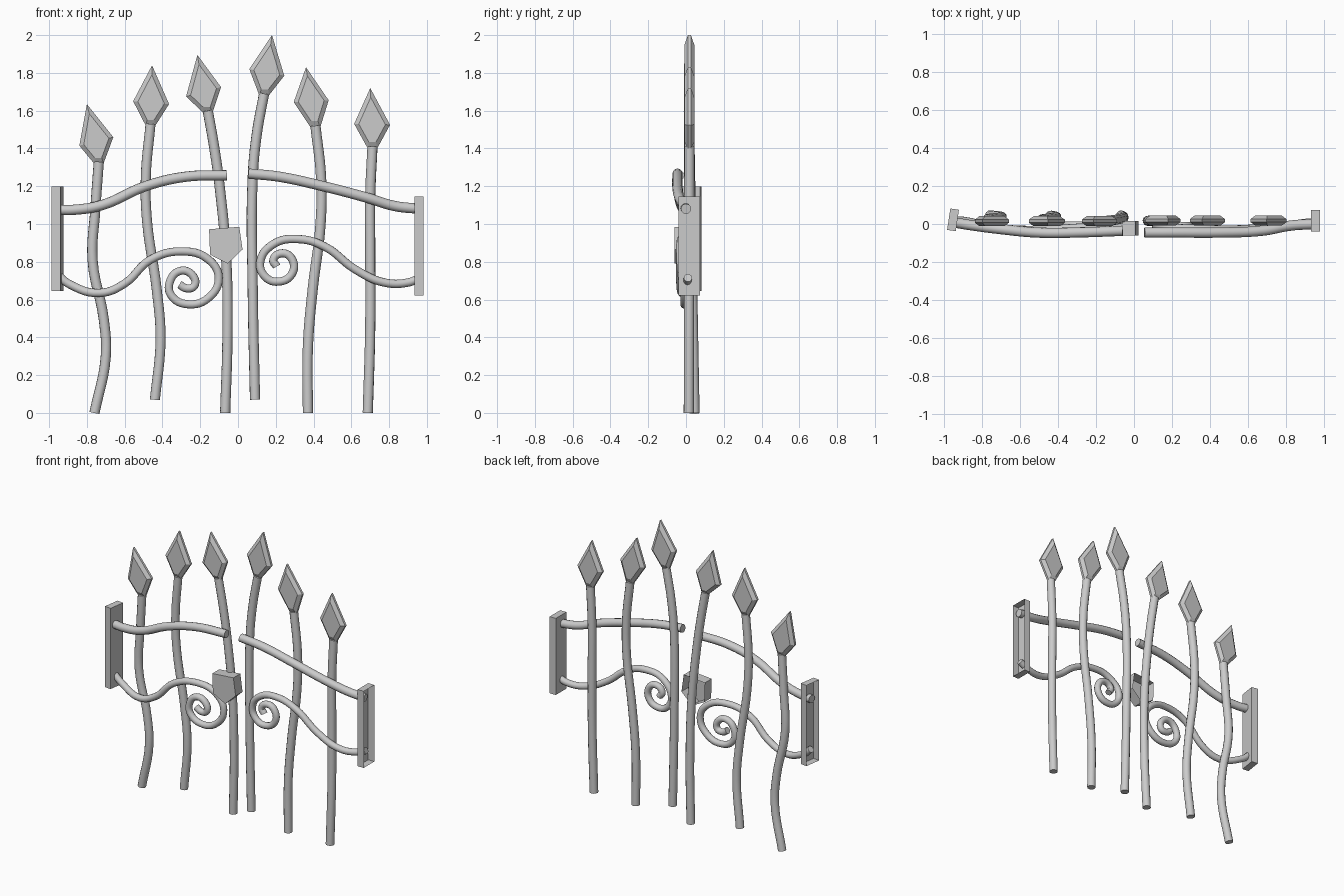
import bpy, bmesh
from math import radians
from mathutils import Vector, Matrix

if "Cube" in bpy.data.objects:
    bpy.data.objects.remove(bpy.data.objects["Cube"])


def tube(name, pts, r):
    """Round bar swept along a smooth path."""
    cu = bpy.data.curves.new(name, 'CURVE')
    cu.dimensions = '3D'
    cu.bevel_depth = r
    cu.bevel_resolution = 4
    cu.use_fill_caps = True
    cu.resolution_u = 6
    sp = cu.splines.new('BEZIER')
    sp.bezier_points.add(len(pts) - 1)
    for bp, p in zip(sp.bezier_points, pts):
        bp.co = p
        bp.handle_left_type = bp.handle_right_type = 'AUTO'
    ob = bpy.data.objects.new(name, cu)
    bpy.context.collection.objects.link(ob)
    bpy.ops.object.select_all(action='DESELECT')
    ob.select_set(True)
    bpy.context.view_layer.objects.active = ob
    bpy.ops.object.convert(target='MESH')
    bpy.ops.object.shade_smooth_by_angle(angle=radians(40))
    return ob


def loft(name, rings, caps):
    """Flat-faced solid through matching rings; caps = (first, last)."""
    bm = bmesh.new()
    vs = [[bm.verts.new(p) for p in ring] for ring in rings]
    n = len(vs[0])
    for a, b in zip(vs, vs[1:]):
        for i in range(n):
            j = (i + 1) % n
            bm.faces.new((a[i], a[j], b[j], b[i]))
    if caps[0]:
        bm.faces.new(vs[0][::-1])
    if caps[1]:
        bm.faces.new(vs[-1])
    bmesh.ops.recalc_face_normals(bm, faces=bm.faces)
    me = bpy.data.meshes.new(name)
    bm.to_mesh(me)
    bm.free()
    ob = bpy.data.objects.new(name, me)
    bpy.context.collection.objects.link(ob)
    return ob


def spear(name, base, left, tip, right, y):
    """Bevelled leaf-shaped head with a narrow base."""
    bx, bz = base
    outline = [(bx - .025, bz), left, tip, right, (bx + .025, bz)]
    cx = (left[0] + right[0]) / 2
    cz = (left[1] + right[1]) / 2
    rings = []
    for s, dy in ((.74, -.026), (1, -.008), (1, .008), (.74, .026)):
        rings.append([(cx + (x - cx) * s, y + dy, cz + (z - cz) * s) for x, z in outline])
    loft(name, rings, (True, True))


# Pickets: (path x,z bottom to top), (spear left, tip, right), y at bottom and top
pickets = [
    ([(-.76, 0), (-.70, .30), (-.71, .49), (-.77, .81), (-.755, 1.08), (-.737, 1.33)],
     [(-.84, 1.415), (-.80, 1.635), (-.66, 1.46)], .045, .015),
    ([(-.44, .07), (-.41, .39), (-.43, .65), (-.482, 1.02), (-.488, 1.25), (-.463, 1.53)],
     [(-.555, 1.65), (-.455, 1.84), (-.365, 1.635)], .045, .015),
    ([(-.068, 0), (-.056, .40), (-.062, .81), (-.095, 1.18), (-.125, 1.4), (-.16, 1.60)],
     [(-.275, 1.675), (-.215, 1.895), (-.09, 1.725)], .045, .015),
    ([(.09, .07), (.078, .65), (.078, 1.25), (.10, 1.48), (.138, 1.69)],
     [(.06, 1.82), (.18, 2.0), (.245, 1.785)], .015, .018),
    ([(.37, 0), (.37, .35), (.395, .65), (.437, 1.0), (.44, 1.24), (.41, 1.52)],
     [(.295, 1.645), (.36, 1.83), (.48, 1.655)], .015, .018),
    ([(.687, 0), (.70, .45), (.70, .86), (.70, 1.15), (.712, 1.41)],
     [(.615, 1.53), (.70, 1.72), (.805, 1.525)], .015, .018),
]
for i, (path, head, y0, y1) in enumerate(pickets, 1):
    top = path[-1]
    tube(f"picket_{i}", [(x, y0 + (y1 - y0) * z / top[1], z) for x, z in path], .027)
    spear(f"spear_head_{i}", (top[0], top[1] - .01), *head, y1)

# Upper rails, bowed to the front
tube("left_upper_rail", [(-.96, .01, 1.075), (-.87, -.005, 1.075), (-.72, -.025, 1.1),
                         (-.49, -.046, 1.2), (-.28, -.044, 1.25), (-.06, -.036, 1.258)], .027)
tube("right_upper_rail", [(.055, -.045, 1.267), (.22, -.045, 1.25), (.45, -.045, 1.2),
                          (.68, -.035, 1.14), (.83, -.008, 1.095), (.965, .0, 1.08)], .027)

# Lower rails curling into scrolls
tube("left_scroll_rail", [(-.96, .02, .735), (-.89, .015, .68), (-.73, -.02, .635),
                          (-.6, -.03, .685), (-.465, -.03, .81), (-.30, -.02, .855),
                          (-.16, -.01, .815), (-.102, -.008, .715), (-.155, -.008, .61),
                          (-.265, -.008, .575), (-.352, -.008, .62), (-.362, -.008, .69),
                          (-.305, -.008, .752), (-.238, -.008, .725), (-.232, -.008, .672),
                          (-.275, -.008, .66), (-.31, -.008, .68)], .022)
tube("right_scroll_rail", [(.965, .01, .715), (.90, .005, .69), (.775, -.015, .69),
                           (.62, -.025, .76), (.46, -.03, .88), (.32, -.025, .92),
                           (.19, -.02, .895), (.118, -.01, .80), (.145, -.01, .72),
                           (.215, -.01, .695), (.285, -.01, .735), (.288, -.01, .81),
                           (.235, -.01, .845), (.187, -.01, .81), (.205, -.01, .775)], .022)


# Hinge plates: shallow boxes, open on the outer side
def hinge(name, centre, height, side, turn):
    def ring(x):
        return [(x, y, z) for y, z in ((-.057, -height / 2), (.057, -height / 2),
                                       (.057, height / 2), (-.057, height / 2))]
    ob = loft(name, [ring(-.023 * side), ring(.023 * side)], (True, False))
    ob.data.transform(Matrix.Translation(Vector(centre)) @ Matrix.Rotation(radians(turn), 4, 'Z'))


hinge("left_hinge_plate", (-.955, .022, .922), .553, -1, -8.5)
hinge("right_hinge_plate", (.958, .017, .883), .525, 1, 0)

# Lock plate: five-sided, open at the back
shield = [(-.153, .972), (.007, .985), (.024, .865), (-.055, .79), (-.148, .838)]
loft("lock_plate", [[(x, y, z) for x, z in shield] for y in (-.06, .015)], (True, False))
